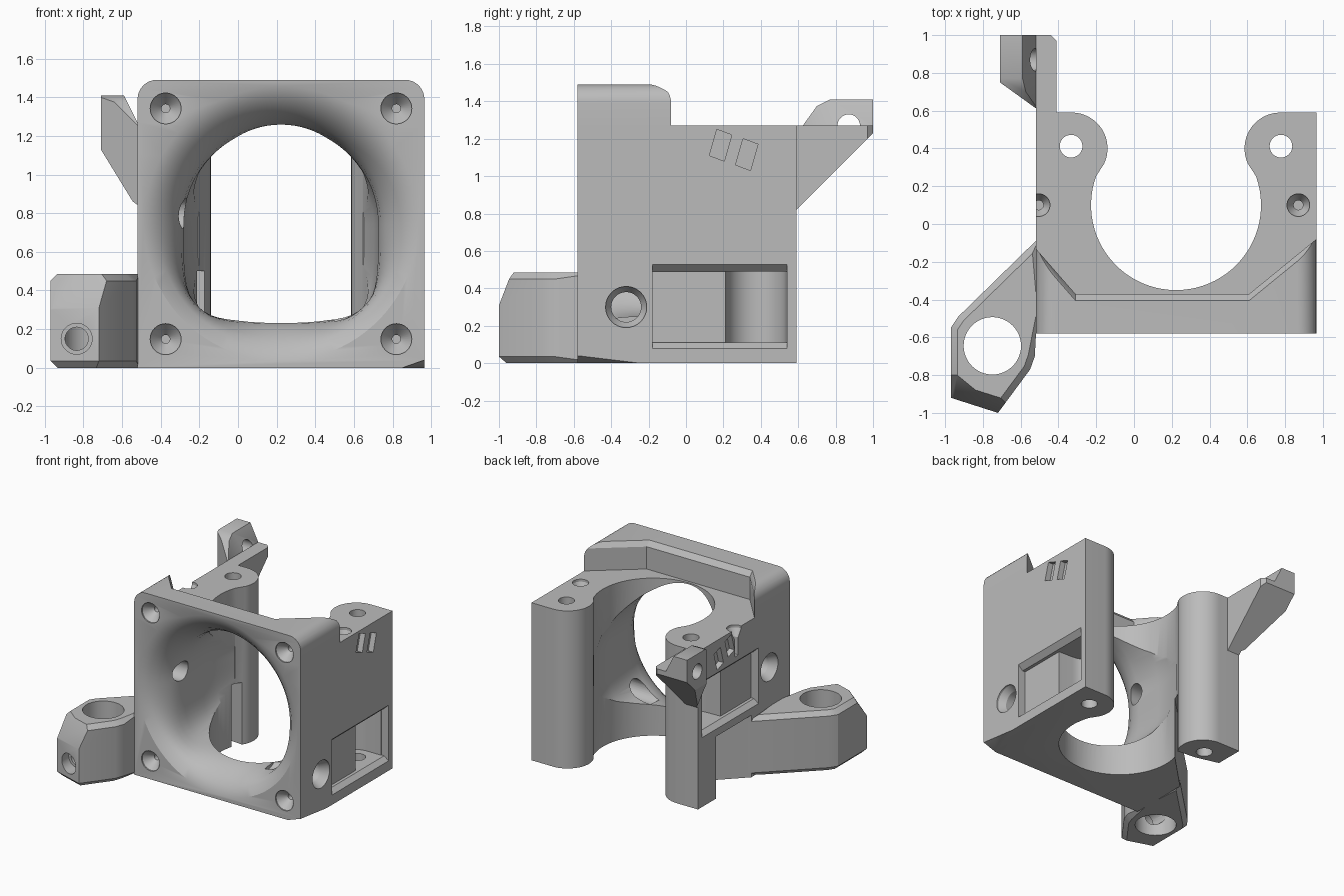
import bpy, bmesh
from math import sin, cos, radians, pi
from mathutils import Vector

cube = bpy.data.objects.get("Cube")
if cube:
    bpy.data.objects.remove(cube, do_unlink=True)

grey = bpy.data.materials.new("plain grey")
grey.use_nodes = True
tone = (0.5, 0.5, 0.5, 1)
grey.diffuse_color = tone
grey.node_tree.nodes["Principled BSDF"].inputs["Base Color"].default_value = tone

MID_X, MID_Z = 0.2225, 0.745      # centre of the fan opening
LEFT, RIGHT, FRONT, BACK = -0.52, 0.965, -0.58, 0.59


def place(axis, u, v, w):
    return {"x": (w, u, v), "y": (u, w, v), "z": (u, v, w)}[axis]


def loft(name, rings, bevel=0):
    """Skin a closed solid through equal-length rings of 3D points."""
    bm = bmesh.new()
    rows = [[bm.verts.new(p) for p in ring] for ring in rings]
    n = len(rows[0])
    for a, b in zip(rows, rows[1:]):
        for i in range(n):
            j = (i + 1) % n
            bm.faces.new((a[i], a[j], b[j], b[i]))
    caps = [bm.faces.new(rows[0]), bm.faces.new(rows[-1])]
    if bevel:
        edges = [e for f in caps for e in f.edges]
        bmesh.ops.bevel(bm, geom=edges, offset=bevel, segments=1, affect="EDGES")
    bmesh.ops.recalc_face_normals(bm, faces=bm.faces)
    mesh = bpy.data.meshes.new(name)
    bm.to_mesh(mesh)
    bm.free()
    mesh.materials.append(grey)
    ob = bpy.data.objects.new(name, mesh)
    bpy.context.collection.objects.link(ob)
    return ob


def prism(name, axis, outline, w0, w1, bevel=0):
    return loft(name, [[place(axis, u, v, w) for u, v in outline] for w in (w0, w1)], bevel)


def arc(cu, cv, r, a0, a1, n):
    return [(cu + r * cos(radians(a0 + (a1 - a0) * i / n)),
             cv + r * sin(radians(a0 + (a1 - a0) * i / n))) for i in range(n + 1)]


def turned(name, axis, cu, cv, profile, n=48):
    """Round solid: profile is a list of (radius, position along axis)."""
    return loft(name, [[place(axis, cu + r * cos(2 * pi * i / n), cv + r * sin(2 * pi * i / n), w)
                        for i in range(n)] for r, w in profile])


def combine(ob, tool, operation="DIFFERENCE"):
    mod = ob.modifiers.new("combine", "BOOLEAN")
    mod.operation, mod.object, mod.solver = operation, tool, "EXACT"
    bpy.context.view_layer.objects.active = ob
    bpy.ops.object.modifier_apply(modifier=mod.name)
    bpy.data.objects.remove(tool, do_unlink=True)


def slice_off(ob, point, normal):
    """Remove everything on the normal's side of a plane and cap it."""
    bm = bmesh.new()
    bm.from_mesh(ob.data)
    bmesh.ops.bisect_plane(bm, geom=bm.verts[:] + bm.edges[:] + bm.faces[:], plane_co=point,
                           plane_no=Vector(normal).normalized(), clear_outer=True)
    bmesh.ops.holes_fill(bm, edges=[e for e in bm.edges if e.is_boundary])
    bmesh.ops.recalc_face_normals(bm, faces=bm.faces)
    bm.to_mesh(ob.data)
    bm.free()


def mirror_x(points):
    return [(2 * MID_X - x, y) for x, y in points]


# Main body: block with a round bay and two rounded posts at the back
half = [(RIGHT, FRONT), (RIGHT, BACK)] + arc(0.775, 0.4, 0.19, 90, 205, 16) \
    + arc(MID_X, 0.1, 0.45, 20, -90, 24)
body = prism("duct_body", "z", half + mirror_x(half[:-1])[::-1], 0, 1.27)

# Raised front lip with a chamfered rear edge and rounded top corners
def lip_ring(z, s):
    return [(LEFT, FRONT, z), (RIGHT, FRONT, z), (RIGHT, -0.08 - s, z), (0.61, -0.37 - s, z),
            (-0.31, -0.37 - s, z), (LEFT, -0.13 - s, z)]

lip = loft("lip", [lip_ring(1.1, 0), lip_ring(1.45, 0), lip_ring(1.49, 0.035)])
shield = [(LEFT, 0.5), (RIGHT, 0.5)] + arc(RIGHT - 0.1, 1.39, 0.1, 0, 90, 8) \
    + arc(LEFT + 0.1, 1.39, 0.1, 90, 180, 8)
combine(lip, prism("lip_limit", "y", shield, -1, 1), "INTERSECT")
combine(body, lip, "UNION")

# Flared air inlet: round in front, with a squarer lower half at the throat
def inlet_ring(r, y, power, n=96):
    ring = []
    for i in range(n):
        c, s = cos(2 * pi * i / n), sin(2 * pi * i / n)
        p = power if s < 0 else 2
        k = r / (abs(c) ** p + abs(s) ** p) ** (1 / p)
        ring.append((MID_X + k * c, y, MID_Z + k * s))
    return ring

combine(body, loft("inlet", [inlet_ring(*a) for a in (
    (0.72, -0.6, 2), (0.71, FRONT, 2), (0.635, -0.54, 2.1), (0.58, -0.485, 2.4),
    (0.54, -0.42, 3), (0.515, -0.36, 3.8), (0.503, -0.28, 4.5), (0.5, -0.05, 4.5),
    (0.48, 0.1, 4.5), (0.43, 0.25, 4.5))]))

# Countersunk fan screw holes at the front corners
for x in (MID_X - 0.597, MID_X + 0.597):
    for z in (MID_Z - 0.597, MID_Z + 0.597):
        combine(body, turned("screw_hole", "y", x, z,
                             [(0.08, -0.62), (0.08, -0.57), (0.022, -0.5), (0.022, -0.32)], 32))

# Gap under the right wall, beside the arm
combine(body, prism("wall_gap", "z", [(-0.6, -0.17), (-0.2, 0.23), (-0.1, 0.29), (-0.33, 0.31),
                                      (-0.6, 0.38)], -0.1, 0.5))

# Features on both side walls; the right wall has them higher
for side, lift, top_x in ((1, 0, 0.87), (-1, 0.48, -0.505)):
    def sx(x):
        return MID_X + side * (x - MID_X)

    # Post bolt hole and small countersunk hole
    combine(body, turned("bolt_hole", "z", sx(0.778), 0.412, [(0.06, -0.1), (0.06, 1.4)], 32))
    combine(body, turned("top_hole", "z", top_x, 0.1,
                         [(0.06, 1.3), (0.06, 1.25), (0.025, 1.19), (0.025, 1.05)], 32))

    # Side window with bevelled top and bottom, deeper inside the post
    frame = [(0.977, 0.07), (0.925, 0.11), (0.9, 0.11), (0.9, 0.49), (0.925, 0.49), (0.977, 0.54)]
    combine(body, prism("window", "y", [(sx(x), z + lift) for x, z in frame], -0.18, 0.54))
    niche = [(0.92, 0.21), (0.92, 0.535)] + arc(0.775, 0.375, 0.16, 90, 270, 16)
    combine(body, prism("niche", "z", [(sx(x), y) for x, y in niche], 0.11 + lift, 0.49 + lift))

    # Sensor hole through to the inlet
    combine(body, turned("side_hole", "x", -0.32, 0.3 + lift * 1.04,
                         [(0.11, sx(1.0)), (0.11, sx(0.95)), (0.08, sx(0.9)), (0.08, sx(0.5))], 32))

    # Two slanted marks
    for y, z in ((0.185, 1.165), (0.325, 1.115)):
        mark = [(y - 0.02, z + 0.085), (y + 0.06, z + 0.055),
                (y + 0.02, z - 0.085), (y - 0.06, z - 0.055)]
        combine(body, prism("slant_mark", "x", mark, sx(0.92), sx(1.0)))

# Small bevel under the front left corner
slice_off(body, (RIGHT, FRONT, 0.04), (0.35, -0.12, -1))

# Clamp arm with vertical bore and angled cross hole
plan = [(-0.5, -0.07), (-0.93, -0.49), (-0.97, -0.55), (-0.97, -0.92), (-0.72, -1.0),
        (-0.55, -0.77), (-0.525, -0.7), (-0.512, -0.45)]
arm = prism("clamp_arm", "z", plan, 0, 0.485, 0.035)
slice_off(arm, (-0.845, -0.96, 0.31), (-0.3, -0.95, 0.45))
slice_off(arm, (-0.97, -0.8, 0.45), (-0.82, -1, 0.8))
combine(arm, turned("bore", "z", -0.75, -0.645, [(0.152, -0.1), (0.152, 0.6)]))
combine(arm, turned("cross_hole", "y", -0.835, 0.15, [(0.08, -1.1), (0.08, -0.85), (0.06, -0.85),
                                                     (0.06, -0.7)], 32))

# Rear bracket plate
plate = prism("bracket_plate", "x", [(0.57, 0.8), (1.0, 1.23), (1.0, 1.27), (0.57, 1.27)],
              LEFT, -0.41)
slice_off(plate, (-0.44, 1.0, 1.2), (1, 1, 0))

# Eyelet tab tapering into the plate
tab = prism("eyelet_tab", "x", [(0.59, 0.82), (1.0, 1.23), (1.0, 1.41), (0.77, 1.41),
                                (0.7, 1.375), (0.61, 1.25)], -0.71, LEFT)
slice_off(tab, (-0.71, 0.8, 1.13), (-0.31, 0, -0.19))
slice_off(tab, (-0.71, 0.75, 1.2), (-0.13, -0.18, 0))
slice_off(tab, (-0.52, 0.8, 1.27), (0.14, 0, 0.07))
combine(tab, turned("eyelet", "x", 0.87, 1.27, [(0.06, -0.8), (0.06, -0.4)], 32))

# Smooth shading with sharp edges kept
for ob in (body, arm, plate, tab):
    bpy.ops.object.select_all(action="DESELECT")
    ob.select_set(True)
    bpy.context.view_layer.objects.active = ob
    bpy.ops.object.shade_smooth_by_angle(angle=radians(30))
